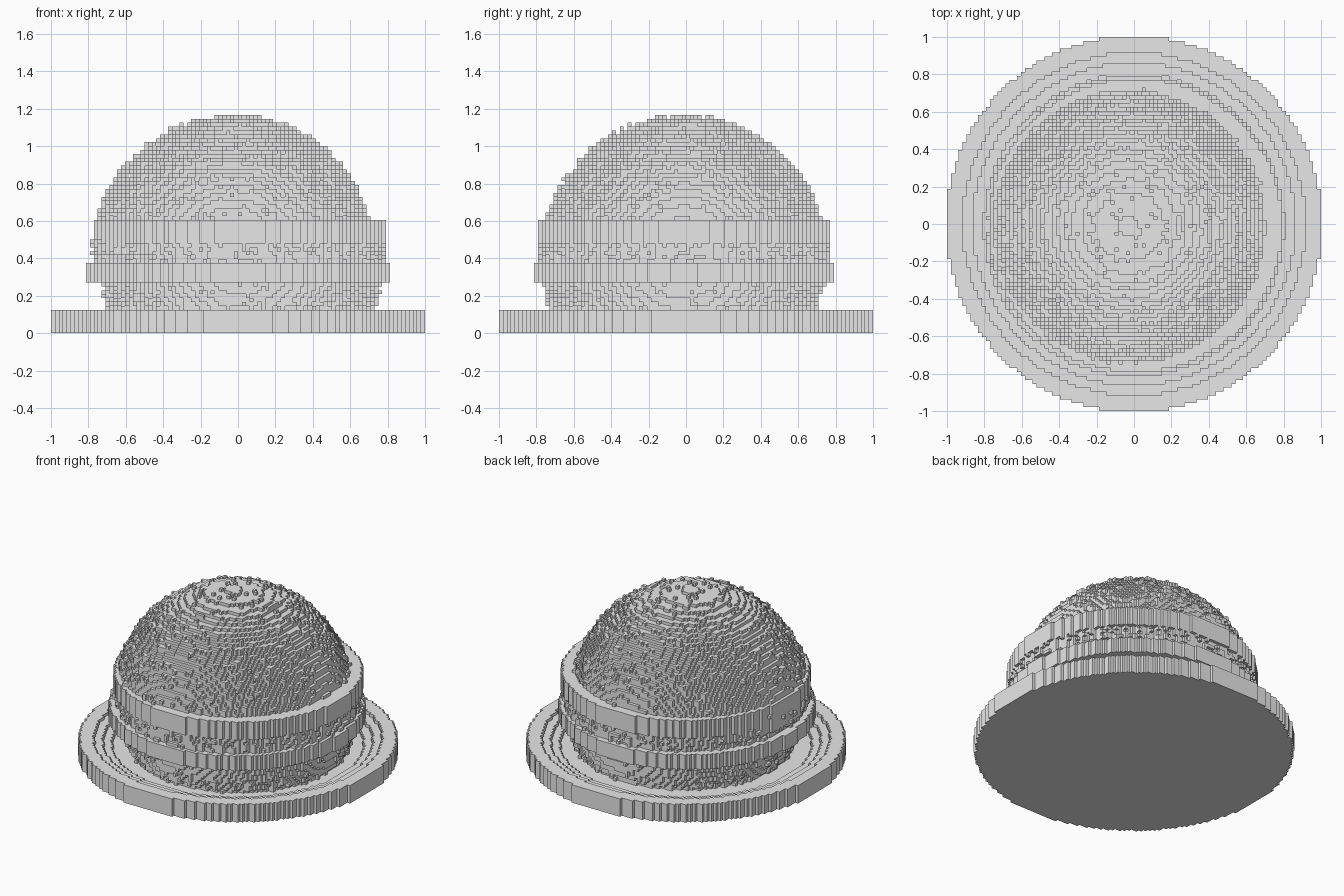
import bpy
import bmesh
import math
import random
from mathutils import Vector

random.seed(4)
cube = bpy.data.objects.get("Cube")
if cube:
    bpy.data.objects.remove(cube, do_unlink=True)

V = 1 / 48      # block size
HALF = 48       # blocks from the middle to the brim edge

grey = bpy.data.materials.new("plain grey")
grey.use_nodes = True
grey.diffuse_color = (0.8, 0.8, 0.8, 1)
grey.node_tree.nodes["Principled BSDF"].inputs["Base Color"].default_value = grey.diffuse_color


def blocks(z0, z1, inside):
    """Collect the blocks whose centres satisfy the given rule."""
    span = range(-HALF, HALF)
    return {(x, y, z) for z in range(z0, z1) for y in span for x in span
            if inside(x + 0.5, y + 0.5, z + 0.5)}


# Brim: thick disc with a raised rim and steps sinking toward the crown
def brim_rule(x, y, z):
    r = math.hypot(x, y)
    height = 6 - sum(r < step for step in (44, 41.3, 38.5))
    return r < 48.3 and z < height


# Crown: terraced ball with a few stray blocks sitting on its surface
def crown_rule(x, y, z):
    shift = -1.2 if z > 20 else 0.9
    d = math.sqrt((x - shift) ** 2 + (y + 0.6) ** 2 + (z - 19.4) ** 2)
    return d < 36.2 or (d < 36.9 and random.random() < 0.12)


def ring_rule(radius, cx, cy, ragged=0):
    """Disc with an optional uneven edge."""
    def rule(x, y, z):
        r = math.hypot(x - cx, y - cy)
        return r < radius or (r < radius + ragged and random.random() < 0.3)
    return rule


parts = {
    "brim": blocks(0, 6, brim_rule),
    "crown": blocks(3, 56, crown_rule),
    "lower_band": blocks(13, 18, ring_rule(38.7, 0, -0.5)),
    "upper_band_base": blocks(18, 23, ring_rule(36.7, 0.5, -0.5, 0.7)),
    "upper_band": blocks(23, 29, ring_rule(37.7, 0.4, -0.4)),
}
solid = set().union(*parts.values())


def build(name, cells):
    """Make a mesh from the block faces that are open to the air."""
    bm = bmesh.new()
    verts = {}

    def vert(p):
        key = tuple(p)
        if key not in verts:
            verts[key] = bm.verts.new(Vector(key) * V)
        return verts[key]

    for cell in cells:
        for axis in range(3):
            for side in (0, 1):
                near = list(cell)
                near[axis] += 2 * side - 1
                if tuple(near) in solid:
                    continue
                ring = []
                for a, b in ((0, 0), (1, 0), (1, 1), (0, 1)):
                    p = list(cell)
                    p[axis] += side
                    p[(axis + 1) % 3] += a
                    p[(axis + 2) % 3] += b
                    ring.append(vert(p))
                bm.faces.new(ring if side else ring[::-1])
    mesh = bpy.data.meshes.new(name)
    bm.to_mesh(mesh)
    bm.free()
    mesh.materials.append(grey)
    obj = bpy.data.objects.new(name, mesh)
    bpy.context.collection.objects.link(obj)


# Each block belongs to one part only
taken = set()
for name, cells in parts.items():
    build(name, cells - taken)
    taken |= cells
